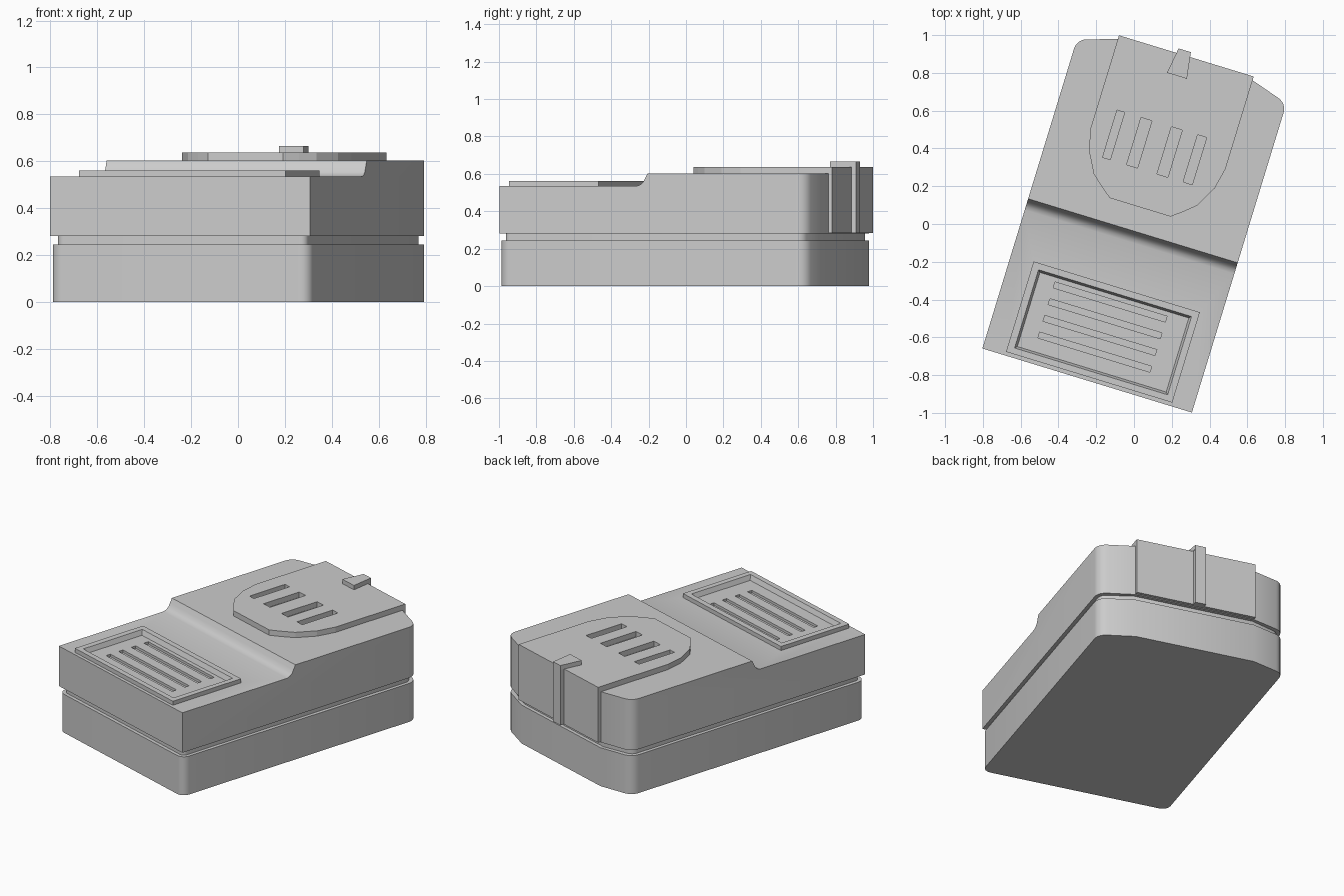
import bpy, bmesh, math
from mathutils import Vector, Matrix

if "Cube" in bpy.data.objects:
    bpy.data.objects.remove(bpy.data.objects["Cube"])

TILT = math.radians(-17)
parts = []


def loft(name, loops):
    """Solid from stacked closed loops of equal point count."""
    bm = bmesh.new()
    rings = [[bm.verts.new(p) for p in lp] for lp in loops]
    n = len(rings[0])
    bm.faces.new(rings[0][::-1])
    bm.faces.new(rings[-1])
    for a, b in zip(rings, rings[1:]):
        for i in range(n):
            j = (i + 1) % n
            bm.faces.new((a[i], a[j], b[j], b[i]))
    bmesh.ops.recalc_face_normals(bm, faces=bm.faces)
    me = bpy.data.meshes.new(name)
    bm.to_mesh(me)
    bm.free()
    ob = bpy.data.objects.new(name, me)
    bpy.context.collection.objects.link(ob)
    return ob


def prism(name, pts, z0, z1):
    return loft(name, [[(x, y, z) for x, y in pts] for z in (z0, z1)])


def rect(x0, x1, y0, y1):
    return [(x0, y0), (x1, y0), (x1, y1), (x0, y1)]


def rounded(corners, seg=6):
    """Fillet corners given as (x, y, radius)."""
    out = []
    n = len(corners)
    for i, (x, y, r) in enumerate(corners):
        p = Vector((x, y))
        if r == 0:
            out.append((x, y))
            continue
        a = (Vector(corners[i - 1][:2]) - p).normalized()
        b = (Vector(corners[(i + 1) % n][:2]) - p).normalized()
        half = a.angle(b) / 2
        c = p + (a + b).normalized() * (r / math.sin(half))
        s = p + a * (r / math.tan(half)) - c
        e = p + b * (r / math.tan(half)) - c
        total = s.angle_signed(e)
        for k in range(seg + 1):
            q = c + Matrix.Rotation(-total * k / seg, 2) @ s
            out.append((q.x, q.y))
    return out


def boolean(ob, cutter, op='DIFFERENCE', keep=False):
    m = ob.modifiers.new("cut", 'BOOLEAN')
    m.object, m.operation, m.solver = cutter, op, 'EXACT'
    bpy.context.view_layer.update()
    dg = bpy.context.evaluated_depsgraph_get()
    me = bpy.data.meshes.new_from_object(ob.evaluated_get(dg))
    ob.modifiers.clear()
    ob.data = me
    if not keep:
        bpy.data.objects.remove(cutter)


def plan(inset, front_r, back_r):
    """Body outline: straight front, slanted shoulders at the back."""
    w, f, s, b = 0.58 - inset, -0.865 + inset, 0.846 - inset, 0.912 - inset
    return rounded([(-w, f, front_r), (w, f, front_r), (w, s, back_r),
                    (0.37, b, 0), (-0.37, b, 0), (-w, s, back_r)])


# lower case, recessed seam, upper case
lower = prism("lower_case", plan(0, 0.05, 0.07), 0, 0.245)
seam = prism("seam_groove", plan(0.022, 0.03, 0.05), 0.24, 0.285)
upper = prism("upper_case", plan(0, 0, 0.07), 0.28, 0.603)

# lowered front deck with a concave step
step = [(-1, 0.535), (-0.098, 0.535), (-0.078, 0.541), (-0.062, 0.554),
        (-0.050, 0.575), (-0.036, 0.603), (-0.036, 0.8), (-1, 0.8)]
boolean(upper, loft("step_cutter", [[(x, y, z) for y, z in step] for x in (-1, 1)]))

# raised front panel with sloped recess and four slots
panel = prism("front_panel", rect(-0.455, 0.465, -0.845, -0.345), 0.52, 0.561)
boolean(upper, panel, 'UNION')
recess = loft("recess_cutter", [
    [(x, y, z) for x, y in rect(-0.418 + d, 0.43 - d, -0.813 + d, -0.379 - d)]
    for d, z in ((0.012, 0.531), (0, 0.562), (0, 0.6))])
boolean(upper, recess)
for i in range(4):
    y = -0.432 - 0.0925 * i
    boolean(upper, prism("slot_cutter", rect(-0.315, 0.305, y - 0.016, y + 0.016), 0.515, 0.56))

# cover flap wrapping over the back edge, with four slots
side = [(0.168, 0.094), (0.225, 0.138), (0.287, 0.192), (0.348, 0.305), (0.373, 0.42), (0.373, 0.932)]
flap = prism("cover_flap", side + [(-x, y) for x, y in reversed(side)], 0.603, 0.637)
for x, w in ((-0.246, 0.042), (-0.104, 0.06), (0.064, 0.06), (0.204, 0.05)):
    boolean(flap, prism("slot_cutter", rect(x - w / 2, x + w / 2, 0.289, 0.55), 0.59, 0.65))
skirt = prism("flap_skirt", rect(-0.373, 0.373, 0.89, 0.932), 0.284, 0.603)

# latch hooked over the flap
latch_top = prism("latch_top", [(-0.072, 0.817), (0.038, 0.817), (0.017, 0.958), (-0.051, 0.958)], 0.637, 0.665)
latch_leg = prism("latch_leg", rect(-0.051, 0.017, 0.93, 0.958), 0.284, 0.637)

# turn everything to its final heading
for ob in (lower, seam, upper, flap, skirt, latch_top, latch_leg):
    ob.rotation_euler.z = TILT
    ob.location = (0.005 * math.cos(TILT), 0.005 * math.sin(TILT), 0)

bpy.ops.object.select_all(action='DESELECT')
for ob in (lower, seam, upper):
    ob.select_set(True)
bpy.context.view_layer.objects.active = upper
bpy.ops.object.shade_smooth_by_angle(angle=math.radians(25))
